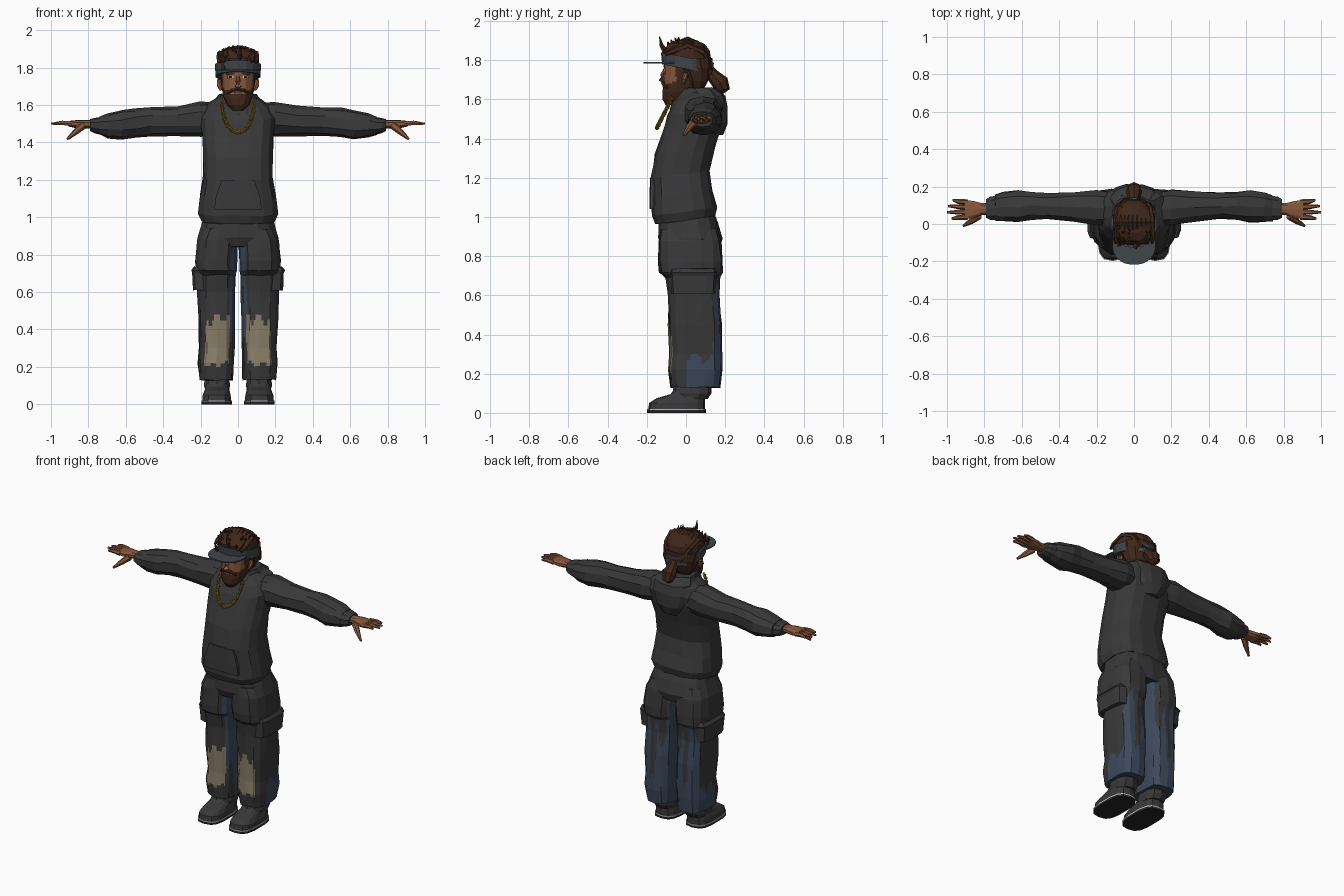
import bpy, bmesh, math, random
from mathutils import Vector, Matrix

random.seed(4)
if "Cube" in bpy.data.objects:
    bpy.data.objects.remove(bpy.data.objects["Cube"])


def material(name, r, g, b):
    m = bpy.data.materials.new(name)
    m.use_nodes = True
    m.diffuse_color = (r, g, b, 1)
    m.node_tree.nodes["Principled BSDF"].inputs["Base Color"].default_value = (r, g, b, 1)
    return m


charcoal = material("charcoal cloth", .04, .04, .04)
rubber = material("dark rubber", .018, .018, .02)
denim = material("blue denim", .045, .065, .105)
beige = material("beige patch", .25, .21, .14)
skin = material("brown skin", .24, .095, .045)
hair = material("dark brown hair", .05, .02, .011)
gold = material("gold", .42, .25, .025)
visor = material("visor grey", .055, .062, .068)
lip = material("lip", .14, .045, .03)
white = material("off white", .5, .5, .48)


def finish(name, bm, mats, side=1, rule=None):
    """Colour faces by the rule, mirror if needed and make the object."""
    for f in bm.faces:
        f.material_index = rule(f.calc_center_median()) if rule else 0
    bmesh.ops.scale(bm, vec=(side, 1, 1), verts=bm.verts)
    bmesh.ops.recalc_face_normals(bm, faces=bm.faces)
    me = bpy.data.meshes.new(name)
    bm.to_mesh(me)
    bm.free()
    for m in mats:
        me.materials.append(m)
    ob = bpy.data.objects.new(name, me)
    bpy.context.collection.objects.link(ob)
    return ob


def skin_rings(bm, rings):
    rings = [[bm.verts.new(p) for p in r] for r in rings]
    n = len(rings[0])
    for a, b in zip(rings, rings[1:]):
        for i in range(n):
            bm.faces.new((a[i], a[(i + 1) % n], b[(i + 1) % n], b[i]))
    bm.faces.new(rings[0])
    bm.faces.new(rings[-1])


def loft(name, rows, mats, sides=14, power=.8, tilt=0, jitter=0, side=1,
         axis="z", cuts=0, rule=None):
    """Rows are (position, low a, high a, low b, high b) along an axis."""
    rings = []
    for t, a0, a1, b0, b1 in rows:
        ring = []
        for i in range(sides):
            ang = 2 * math.pi * (i + .5) / sides
            c, s = math.cos(ang), math.sin(ang)
            a = (a0 + a1) / 2 + (a1 - a0) / 2 * math.copysign(abs(c) ** power, c)
            b = (b0 + b1) / 2 + (b1 - b0) / 2 * math.copysign(abs(s) ** power, s)
            p = Vector((a, b, t + tilt * b)) if axis == "z" else Vector((t, a, b))
            ring.append(p + Vector([random.uniform(-jitter, jitter) for _ in p]))
        rings.append(ring)
    bm = bmesh.new()
    skin_rings(bm, rings)
    if cuts:
        bmesh.ops.subdivide_edges(bm, edges=bm.edges, cuts=cuts, use_grid_fill=True)
    return finish(name, bm, mats, side, rule)


def sym(rows):
    return [(z, -w, w, f, b) for z, w, f, b in rows]


def tube(bm, points, radii, sides=6):
    """Tapered tube through a few points."""
    pts = [Vector(p) for p in points]
    rings = []
    for i, p in enumerate(pts):
        d = pts[min(i + 1, len(pts) - 1)] - pts[max(i - 1, 0)]
        rot = d.to_track_quat("Z", "Y")
        rings.append([p + rot @ Vector((radii[i] * math.cos(k * math.tau / sides),
                                        radii[i] * math.sin(k * math.tau / sides), 0))
                      for k in range(sides)])
    skin_rings(bm, rings)


def box(name, centre, size, mat, side=1):
    bm = bmesh.new()
    bmesh.ops.create_cube(bm, size=1, matrix=Matrix.Translation(centre) @ Matrix.Diagonal((*size, 1)))
    return finish(name, bm, [mat], side)


# Hooded top
loft("sweater_body", sym([
    (.985, .2, -.16, .15), (1.03, .215, -.18, .16), (1.12, .205, -.18, .14),
    (1.22, .187, -.18, .12), (1.34, .187, -.16, .15), (1.44, .195, -.122, .18),
    (1.53, .205, -.095, .2), (1.59, .17, -.06, .19), (1.63, .11, -.03, .16)]),
    [charcoal], 16, .75, tilt=.13, jitter=.004)
loft("collar", sym([(1.55, .125, -.085, .15), (1.61, .115, -.06, .16), (1.65, .1, -.03, .15)]),
     [charcoal], 12, jitter=.004)
loft("hood", sym([(1.42, .05, .11, .19), (1.48, .1, .09, .215), (1.56, .135, .05, .215),
                  (1.62, .13, .01, .2), (1.66, .105, -.01, .15)]), [charcoal], 12, jitter=.004)
loft("front_pocket", sym([(1.04, .13, -.187, -.16), (1.1, .125, -.187, -.16), (1.2, .09, -.184, -.16)]),
     [charcoal], 8, .4)

# Gold chain around the neck, alternating links
bm = bmesh.new()
for i in range(47):
    a = math.pi * (i / 46 - .5)
    z = 1.61 - .155 * math.cos(a)
    ring = [Vector((.009 * math.cos(k), 0, .009 * math.sin(k))) for k in
            [j * math.tau / 7 for j in range(8)]]
    place = Matrix.Translation((.085 * math.sin(a), -.148 + .5 * (z - 1.455), z)) @ \
        Matrix.Rotation(i * 1.2, 4, "Z")
    tube(bm, [place @ p for p in ring], [.0035] * 8, 4)
finish("neck_chain", bm, [gold])

# Hips
loft("trouser_hips", sym([(.84, .215, -.12, .17), (.89, .218, -.14, .185),
                          (.97, .195, -.14, .165), (1.06, .17, -.12, .13)]),
     [charcoal], 14, .75, jitter=.003)


def leg_paint(c):
    x, y, z = c
    jag = .035 * math.sin(90 * x + 9 * z) + .03 * math.sin(61 * y + 25 * x)
    if y < -.04 and .05 < x + .3 * jag < .172 and .22 + .4 * jag < z < .47 + jag:
        return 2
    if y < 0 and z < .215:
        return 0
    if x < .045 + .4 * jag and z < .88:
        return 1
    if y > .01 and z < .26 + jag:
        return 1
    strip = abs(x - .12) < .02 and z > .3
    return int(y > .135 and x < .2 and z < .6 + 2 * jag and not strip)


for side, word in ((1, "left_"), (-1, "right_")):
    # Leg, cargo pocket and shoe
    loft(word + "trouser_leg", [
        (.94, .0, .19, -.13, .16), (.88, .0, .22, -.14, .18), (.77, .004, .23, -.14, .19),
        (.715, .006, .228, -.135, .188), (.69, .012, .22, -.105, .175), (.6, .014, .218, -.09, .168),
        (.45, .016, .215, -.09, .183), (.3, .016, .21, -.083, .185), (.22, .018, .215, -.09, .185),
        (.13, .025, .205, -.08, .178)],
        [charcoal, denim, beige], 14, .7, jitter=.004, side=side, cuts=4, rule=leg_paint)
    loft(word + "cargo_pocket", [(.61, .14, .24, -.075, .15), (.7, .14, .244, -.08, .155),
                                 (.715, .14, .25, -.085, .16), (.735, .14, .235, -.08, .15)],
         [charcoal], 10, .45, jitter=.003, side=side)
    loft(word + "ankle", [(.07, .045, .175, -.06, .11), (.1, .04, .185, -.07, .13),
                          (.15, .045, .18, -.06, .13)], [charcoal], 10, side=side)
    loft(word + "shoe", [(.02, .036, .192, -.193, .098), (.05, .038, .19, -.188, .098),
                         (.075, .045, .18, -.15, .098), (.095, .05, .175, -.08, .1),
                         (.13, .055, .168, -.05, .1)], [charcoal], 14, .65, side=side)
    for part, z, h, mat in (("sole", 0, .014, rubber), ("sole_trim", .014, .007, white)):
        loft(word + part, [(z, .032, .196, -.198, .102), (z + h, .032, .196, -.198, .102)],
             [mat], 14, .65, side=side)

    # Sleeve and cuff
    loft(word + "sleeve", [
        (.1, -.01, .17, 1.45, 1.61), (.2, -.01, .185, 1.435, 1.618), (.32, .01, .175, 1.435, 1.595),
        (.46, .025, .17, 1.437, 1.588), (.55, .02, .17, 1.425, 1.583), (.62, .005, .18, 1.418, 1.572),
        (.7, .01, .17, 1.425, 1.555), (.74, .015, .158, 1.44, 1.54)],
        [charcoal], 10, .85, jitter=.005, side=side, axis="x")
    loft(word + "cuff", [(.73, .018, .155, 1.44, 1.537), (.77, .02, .148, 1.45, 1.53),
                         (.79, .03, .135, 1.46, 1.525)], [charcoal], 10, side=side, axis="x")

    # Hand
    loft(word + "palm", [(.77, .05, .11, 1.475, 1.52), (.82, .045, .115, 1.475, 1.52),
                         (.86, .028, .125, 1.475, 1.52), (.905, .025, .13, 1.485, 1.515)],
         [skin], 10, side=side, axis="x")
    bm = bmesh.new()
    for y, reach in ((.037, .975), (.064, 1), (.091, .995), (.117, .97)):
        drop = .25 * (y - .07)
        tube(bm, [(.89, y, 1.5), (.94, y + drop * .3, 1.505), (reach, y + drop, 1.5)],
             [.015, .013, .006])
    tube(bm, [(.83, .045, 1.49), (.87, .015, 1.455), (.912, -.01, 1.418)], [.022, .016, .007])
    finish(word + "fingers", bm, [skin], side)


def face_paint(c):
    x, y, z = c
    if y > .0 or z > 1.785:
        return 1
    chin = z < 1.655
    jaw = abs(x) > .05 and z < 1.675 + .45 * (abs(x) - .05)
    sideburn = abs(x) > .079 and y > -.05
    return int(chin or jaw or sideburn)


# Head, face and beard
loft("neck", sym([(1.55, .06, -.02, .1), (1.66, .058, -.04, .09)]), [skin], 10)
loft("head", sym([(1.572, .03, -.105, -.05), (1.6, .06, -.12, .02), (1.64, .078, -.12, .06),
                  (1.68, .086, -.115, .09), (1.73, .09, -.113, .11), (1.78, .095, -.113, .12),
                  (1.85, .09, -.1, .11)]), [skin, hair], 14, .85, cuts=3, rule=face_paint)
bm = bmesh.new()
tube(bm, [(0, -.105, 1.76), (0, -.12, 1.725), (0, -.124, 1.7), (0, -.112, 1.688)],
     [.008, .013, .018, .008])
finish("nose", bm, [skin])
bm = bmesh.new()
tube(bm, [(-.058, -.098, 1.66), (-.03, -.113, 1.68), (0, -.118, 1.684),
          (.03, -.113, 1.68), (.058, -.098, 1.66)], [.006, .01, .01, .01, .006])
finish("moustache", bm, [hair])
box("mouth", (0, -.117, 1.667), (.045, .008, .012), lip)
for side, word in ((1, "left_"), (-1, "right_")):
    box(word + "eye", (.04, -.108, 1.75), (.032, .008, .013), white, side)
    box(word + "pupil", (.04, -.111, 1.75), (.014, .008, .013), rubber, side)
    box(word + "eyebrow", (.042, -.11, 1.769), (.045, .008, .011), hair, side)
    bm = bmesh.new()
    tube(bm, [(.09, -.015, 1.68), (.1, -.008, 1.705), (.102, 0, 1.735)], [.007, .014, .012])
    finish(word + "ear", bm, [skin], side)

# Hair, swept locks and short spikes
loft("back_hair", sym([(1.64, .065, .02, .085), (1.69, .095, .0, .115), (1.76, .115, -.04, .135),
                       (1.81, .118, -.06, .135)]), [hair], 12, jitter=.003)
loft("top_hair", sym([(1.8, .118, -.115, .13), (1.85, .115, -.118, .122), (1.882, .094, -.09, .1),
                      (1.902, .05, -.05, .06)]), [hair], 12, .9, jitter=.004)
bm = bmesh.new()
for i in range(-4, 5):
    x = i * .024
    top = 1.905 - 3.2 * x * x
    tube(bm, [(x, -.105, 1.83), (x * 1.05, -.07, top - .03), (x, .01, top),
              (x * .9, .085, top - .035), (x * .5, .135, 1.76)], [.008, .015, .017, .015, .008], 5)
for i in range(22):
    x, y = random.uniform(-.1, .1), random.uniform(-.11, .02)
    z = 1.895 - 4 * x * x - 3 * max(0, -y - .04) ** 1.5
    tube(bm, [(x, y, z - .03), (x * 1.08, y - .004, z), (x * 1.15, y - .012, z + .025)],
         [.012, .009, .002], 4)
tube(bm, [(.01, -.1, 1.84), (.01, -.125, 1.875), (.012, -.135, 1.92)], [.016, .011, .002], 4)
finish("hair_locks", bm, [hair])
bm = bmesh.new()
tube(bm, [(0, .115, 1.755), (0, .14, 1.72), (0, .175, 1.685), (0, .188, 1.65), (0, .18, 1.615)],
     [.025, .034, .044, .036, .01], 8)
finish("ponytail", bm, [hair])

# Sun visor: band and flat brim
loft("visor_band", sym([(1.755, .121, -.122, .138), (1.815, .125, -.128, .142)]),
     [visor], 18, .95, tilt=-.2)
loft("visor_brim", sym([(1.783, .117, -.218, .0), (1.791, .117, -.218, .0)]), [visor], 24, .9)
